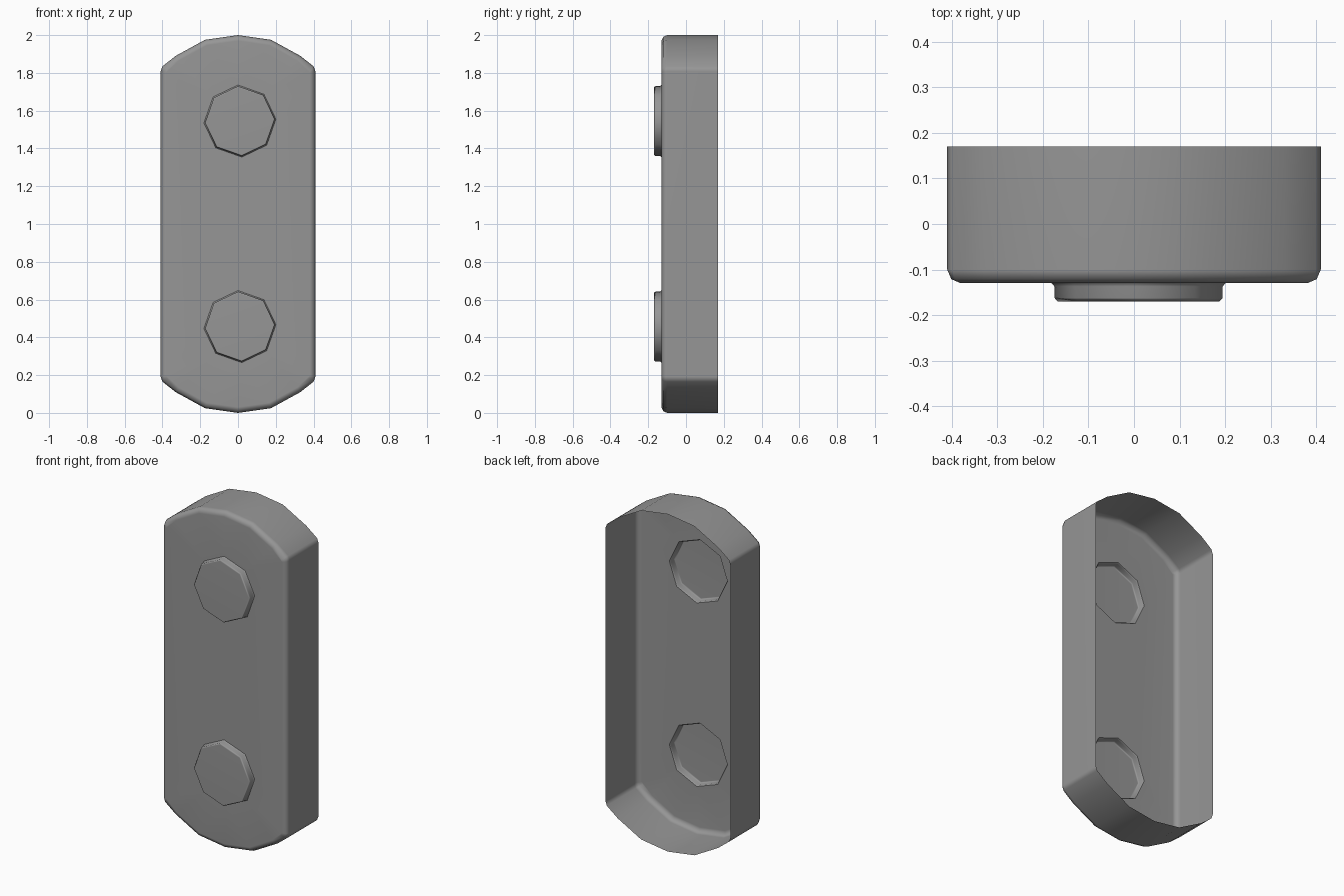
import bpy, bmesh, math
from mathutils import Vector

if "Cube" in bpy.data.objects:
    bpy.data.objects.remove(bpy.data.objects["Cube"])

BUTTON_X = 0.01
BUTTON_Z = (1.545, 0.457)

dark_grey = bpy.data.materials.new("dark_grey")
dark_grey.diffuse_color = (0.305, 0.305, 0.305, 1)
dark_grey.use_nodes = True
dark_grey.node_tree.nodes["Principled BSDF"].inputs["Base Color"].default_value = dark_grey.diffuse_color


def inset(loop, d):
    """Mitred inward offset of a clockwise 2D outline."""
    out = []
    n = len(loop)
    for i in range(n):
        a, b, c = (Vector(loop[(i + k) % n]) for k in (-1, 0, 1))
        e1, e2 = (b - a).normalized(), (c - b).normalized()
        n1, n2 = Vector((e1.y, -e1.x)), Vector((e2.y, -e2.x))
        out.append(tuple(b + (n1 + n2) * (d / (1 + n1.dot(n2)))))
    return out


def ring(bm, loop, y):
    return [bm.verts.new((x, y, z)) for x, z in loop]


def skin(bm, rings):
    for r, s in zip(rings, rings[1:]):
        n = len(r)
        for i in range(n):
            j = (i + 1) % n
            bm.faces.new((r[i], r[j], s[j], s[i]))


def octagon(r, cz):
    return [(BUTTON_X + r * math.cos(math.radians(3 - 45 * i)),
             cz + r * math.sin(math.radians(3 - 45 * i))) for i in range(8)]


def finish(bm, name):
    # Outside of every part faces the front
    bmesh.ops.recalc_face_normals(bm, faces=bm.faces)
    bm.normal_update()
    if sum(f.normal.y * f.calc_area() for f in bm.faces) > 0:
        bmesh.ops.reverse_faces(bm, faces=bm.faces)
    mesh = bpy.data.meshes.new(name)
    bm.to_mesh(mesh)
    bm.free()
    mesh.materials.append(dark_grey)
    ob = bpy.data.objects.new(name, mesh)
    bpy.context.collection.objects.link(ob)
    bpy.ops.object.select_all(action='DESELECT')
    ob.select_set(True)
    bpy.context.view_layer.objects.active = ob
    bpy.ops.object.shade_smooth_by_angle(angle=math.radians(60))
    # Keeps the large flat faces flat next to the soft bevels
    weighted = ob.modifiers.new("weighted_normals", 'WEIGHTED_NORMAL')
    weighted.keep_sharp = True


# Clockwise outline, mirrored from one quarter
quarter = [(0.175, 0.975), (0.33, 0.89), (0.40, 0.835), (0.41, 0.808)]
right = [(0, 1)] + quarter + [(x, -z) for x, z in reversed(quarter)]
left = [(-x, -z) for x, z in right]
outline = [(x, z + 1) for x, z in right + left]

# Open-backed shell with rounded front edge
bm = bmesh.new()
rings = [ring(bm, inset(outline, d), y)
         for d, y in ((0, 0.17), (0, -0.10), (0.009, -0.121), (0.03, -0.13))]
skin(bm, rings)

# Front panel with two button openings
loops = [rings[-1]] + [ring(bm, octagon(0.191, z), -0.13) for z in BUTTON_Z]
edges = []
for lp in loops:
    for a, b in zip(lp, lp[1:] + lp[:1]):
        edges.append(bm.edges.get((a, b)) or bm.edges.new((a, b)))
bmesh.ops.triangle_fill(bm, edges=edges, use_beauty=True, normal=(0, -1, 0))
finish(bm, "shell")

# Hollow raised buttons
for name, z in zip(("upper_button", "lower_button"), BUTTON_Z):
    bm = bmesh.new()
    rings = [ring(bm, octagon(r, z), y) for r, y in
             ((0.191, -0.13), (0.185, -0.137), (0.185, -0.162), (0.178, -0.17))]
    skin(bm, rings)
    bm.faces.new(rings[-1])
    finish(bm, name)
